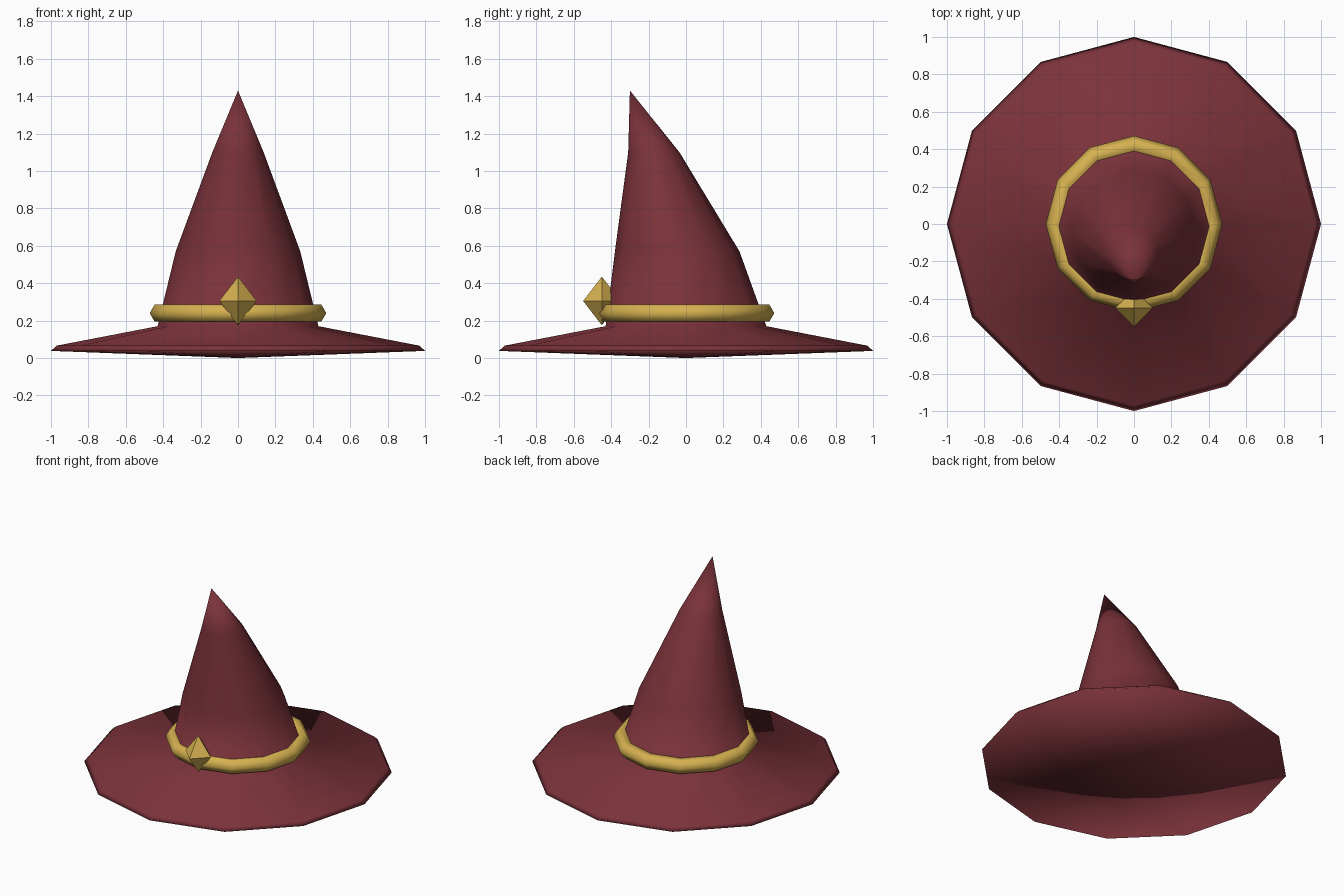
import bpy, bmesh, math

if "Cube" in bpy.data.objects:
    bpy.data.objects.remove(bpy.data.objects["Cube"])

SIDES = 12


def material(name, rgb):
    m = bpy.data.materials.new(name)
    m.diffuse_color = (*rgb, 1)
    m.use_nodes = True
    m.node_tree.nodes["Principled BSDF"].inputs["Base Color"].default_value = m.diffuse_color
    return m


red = material("dark_red_felt", (0.195, 0.032, 0.042))
gold = material("gold", (0.67, 0.44, 0.08))


def finish(name, bm, mat, smooth):
    bmesh.ops.recalc_face_normals(bm, faces=bm.faces)
    for f in bm.faces:
        f.smooth = smooth
    me = bpy.data.meshes.new(name)
    bm.to_mesh(me)
    bm.free()
    me.materials.append(mat)
    ob = bpy.data.objects.new(name, me)
    bpy.context.collection.objects.link(ob)
    return ob


def ring(bm, r, z, cy=0.0):
    return [bm.verts.new((r * math.cos(2 * math.pi * i / SIDES),
                          cy + r * math.sin(2 * math.pi * i / SIDES), z))
            for i in range(SIDES)]


def bridge(bm, a, b):
    for i in range(SIDES):
        j = (i + 1) % SIDES
        bm.faces.new((a[i], a[j], b[j], b[i]))


def fan(bm, loop, tip):
    v = bm.verts.new(tip)
    for i in range(SIDES):
        bm.faces.new((loop[i], loop[(i + 1) % SIDES], v))


# Hat: brim and crown in one skin, crown leaning forward (radius, z, centre y)
bm = bmesh.new()
rings = [ring(bm, *p) for p in ((1.0, 0.038, 0), (0.97, 0.066, 0), (0.43, 0.17, 0),
                                (0.333, 0.57, -0.047), (0.137, 1.1, -0.172))]
for a, b in zip(rings, rings[1:]):
    bridge(bm, a, b)
fan(bm, rings[-1], (0, -0.30, 1.43))
fan(bm, rings[0], (0, 0, 0))
finish("hat", bm, red, True)

# Band: hexagonal section swept around the crown
bm = bmesh.new()
rings = [ring(bm, 0.42 + 0.052 * math.cos(k * math.pi / 3),
              0.24 + 0.052 * math.sin(k * math.pi / 3)) for k in range(6)]
for k in range(6):
    bridge(bm, rings[k], rings[(k + 1) % 6])
finish("hat_band", bm, gold, True)

# Gem: stretched octahedron on the front of the band
bm = bmesh.new()
cy, cz, r, h = -0.45, 0.305, 0.1, 0.13
mid = [bm.verts.new(p) for p in ((r, cy, cz), (0, cy + r, cz), (-r, cy, cz), (0, cy - r, cz))]
for dz in (h, -h):
    tip = bm.verts.new((0, cy, cz + dz))
    for i in range(4):
        bm.faces.new((mid[i], mid[(i + 1) % 4], tip))
finish("front_gem", bm, gold, False)
